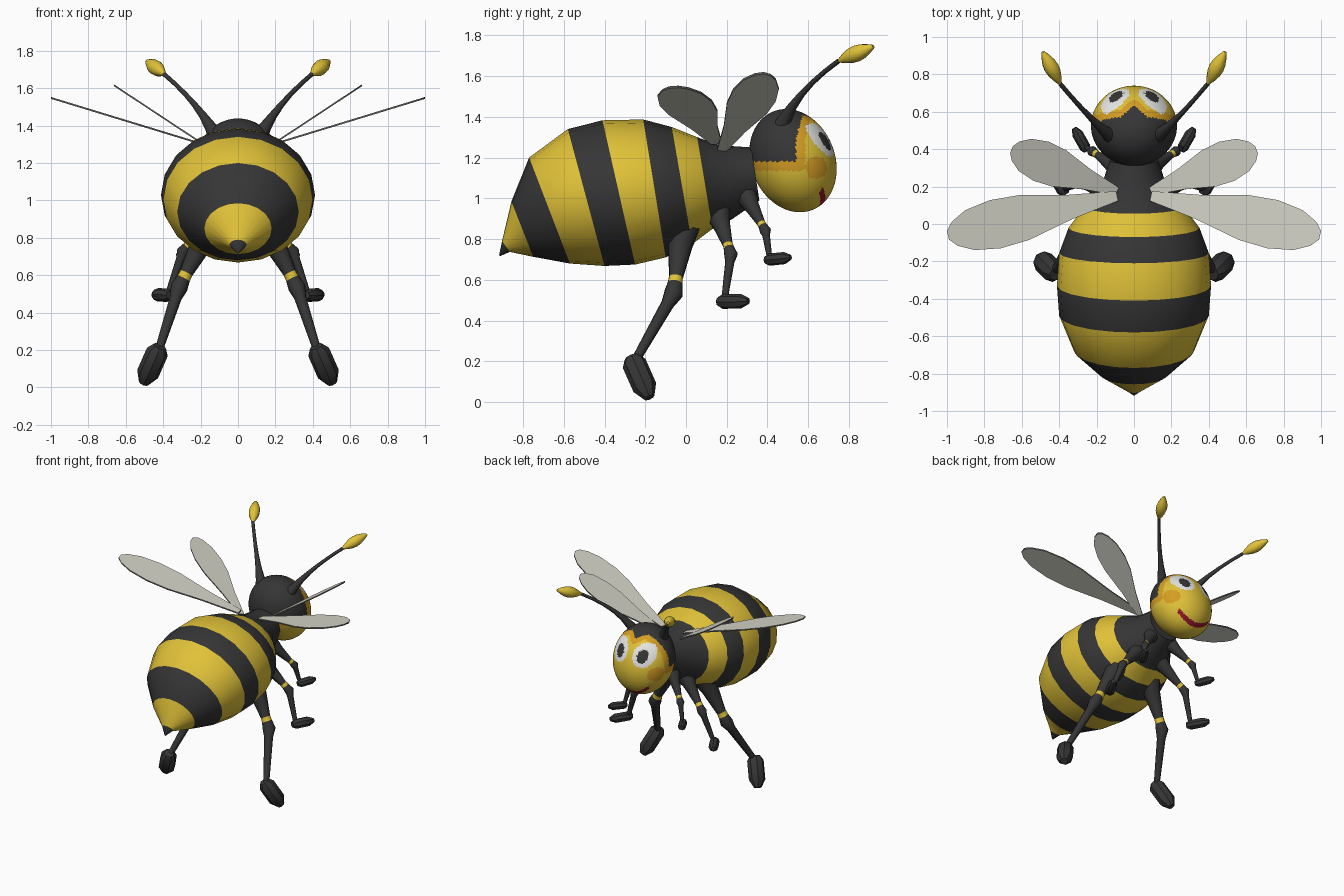
import bpy, bmesh, math
from mathutils import Vector, Matrix

if "Cube" in bpy.data.objects:
    bpy.data.objects.remove(bpy.data.objects["Cube"])


def material(name, rgb):
    m = bpy.data.materials.new(name)
    m.diffuse_color = (*rgb, 1)
    m.use_nodes = True
    m.node_tree.nodes["Principled BSDF"].inputs["Base Color"].default_value = m.diffuse_color
    return m


MATS = [material("black", (0.036, 0.036, 0.037)),
        material("yellow", (0.75, 0.54, 0.04)),
        material("amber", (0.66, 0.34, 0.017)),
        material("white", (0.82, 0.82, 0.80)),
        material("red", (0.30, 0.008, 0.025)),
        material("wing_grey", (0.66, 0.66, 0.58)),
        material("wing_rim", (0.12, 0.12, 0.11))]
BLACK, YELLOW, AMBER, WHITE, RED, WING, RIM = range(7)


def finish(name, bm, angle=60):
    bmesh.ops.recalc_face_normals(bm, faces=bm.faces)
    me = bpy.data.meshes.new(name)
    bm.to_mesh(me)
    bm.free()
    for m in MATS:
        me.materials.append(m)
    ob = bpy.data.objects.new(name, me)
    bpy.context.collection.objects.link(ob)
    bpy.ops.object.select_all(action='DESELECT')
    ob.select_set(True)
    bpy.context.view_layer.objects.active = ob
    bpy.ops.object.shade_smooth_by_angle(angle=math.radians(angle))


def loft(bm, rings, mats):
    """Skin equal point rings; mats holds one colour per segment."""
    vs = [[bm.verts.new(p) for p in r] for r in rings]
    n = len(vs[0])
    for a, b, m in zip(vs, vs[1:], mats):
        for i in range(n):
            j = (i + 1) % n
            bm.faces.new((a[i], a[j], b[j], b[i])).material_index = m
    bm.faces.new(vs[0]).material_index = mats[0]
    bm.faces.new(vs[-1]).material_index = mats[-1]


def tube(name, path, n=10, angle=60):
    """Tapered limb through (point, radius, colour) steps."""
    pts = [p[0] for p in path]
    rings, u, old = [], None, None
    for i, (p, r, _) in enumerate(path):
        d = (pts[min(i + 1, len(pts) - 1)] - pts[max(i - 1, 0)]).normalized()
        u = old.rotation_difference(d) @ u if old else d.orthogonal().normalized()
        old, w = d, d.cross(u)
        rings.append([p + r * (math.cos(t) * u + math.sin(t) * w)
                      for t in (2 * math.pi * k / n for k in range(n))])
    bm = bmesh.new()
    loft(bm, rings, [p[2] for p in path[:-1]])
    finish(name, bm, angle)


# Body: slanted rings as top (y, z), bottom (y, z), half width; stripes alternate
BODY = [(-0.917, 0.722, -0.913, 0.716, 0.004),
        (-0.903, 0.79, -0.865, 0.737, 0.045),
        (-0.857, 0.985, -0.75, 0.713, 0.18),
        (-0.77, 1.20, -0.57, 0.68, 0.325),
        (-0.58, 1.34, -0.40, 0.668, 0.40),
        (-0.41, 1.383, -0.25, 0.675, 0.412),
        (-0.21, 1.387, -0.10, 0.71, 0.40),
        (-0.07, 1.35, 0.03, 0.775, 0.35),
        (0.055, 1.30, 0.13, 0.85, 0.265),
        (0.17, 1.26, 0.23, 0.90, 0.175),
        (0.32, 1.25, 0.36, 0.99, 0.13)]
rings = []
for ty, tz, by, bz, w in BODY:
    angles = [2 * math.pi * k / 20 for k in range(20)]
    rings.append([(w * math.sin(t), by + (ty - by) * (1 + math.cos(t)) / 2,
                   bz + (tz - bz) * (1 + math.cos(t)) / 2) for t in angles])
bm = bmesh.new()
loft(bm, rings, [YELLOW if i % 2 and i < 8 else BLACK for i in range(len(BODY) - 1)])
finish("striped_body", bm)


# Head: tilted ellipsoid, face markings chosen by position
def head_colour(c):
    x, y, z = abs(c.x), c.y, c.z
    if y > 0.5:
        if math.hypot((x - 0.095) / 0.038, (z - 1.28) / 0.045) < 1:
            return BLACK
        if math.hypot((x - 0.10) / 0.076, (z - 1.285) / 0.083) < 1:
            return WHITE
        if x < 0.14 and abs(z - 0.975 - 3.5 * x * x) < 0.013:
            return RED
    edge = 0.54 + 0.3 * max(0, z - 1.3) + max(0, 0.07 - x)
    f = min(z - 1.18, edge - y)
    if f > 0:
        return BLACK
    cheek = x > 0.1 and math.hypot(y - 0.64, z - 1.15) < 0.055
    return AMBER if f > -0.045 or cheek else YELLOW


bm = bmesh.new()
bmesh.ops.create_uvsphere(bm, u_segments=112, v_segments=80, radius=1,
                          matrix=Matrix.Translation((0, 0.525, 1.185))
                          @ Matrix.Rotation(math.radians(22), 4, 'X')
                          @ Matrix.Diagonal((0.23, 0.206, 0.26, 1)))
for f in bm.faces:
    f.material_index = head_colour(f.calc_center_median())
finish("head", bm)


def leg(name, hip, knee, ankle, r):
    """Cone thigh, yellow band, knee bulge and thin shin."""
    path = [(hip, 2.1 * r, BLACK), (hip.lerp(knee, 0.35), 1.3 * r, BLACK),
            (hip.lerp(knee, 0.79), 0.74 * r, YELLOW),
            (hip.lerp(knee, 0.87), 0.78 * r, BLACK), (knee, r, BLACK),
            (knee.lerp(ankle, 0.17), 0.68 * r, BLACK), (ankle, 0.47 * r, BLACK)]
    tube(name, path)


def foot(name, heel, toe, r):
    steps = ((0, 0.6), (0.15, 1), (0.75, 1), (1, 0.45))
    tube(name, [(heel.lerp(toe, t), k * r, BLACK) for t, k in steps], 8, 35)


def antenna(label, side):
    a, b, c = (Vector((side * x, y, z)) for x, y, z in
               ((0.11, 0.46, 1.33), (0.21, 0.53, 1.52), (0.395, 0.75, 1.675)))
    path = []
    for i in range(7):  # curved, tapering stalk
        t = i / 6
        p = a.lerp(b, t).lerp(b.lerp(c, t), t)
        path.append((p, 0.012 + 0.036 * (1 - t) ** 3, BLACK))
    tube(label + "_antenna", path)
    tip = Vector((side * 0.487, 0.92, 1.745))
    tube(label + "_antenna_bulb",
         [(c.lerp(tip, i / 6), 0.009 + 0.032 * math.sin(math.pi * i / 6), YELLOW)
          for i in range(7)])


def wing(name, side, root, tip, width, z0, rise):
    """Thin paddle about a root-tip line, climbing outwards."""
    a, b = Vector(root), Vector(tip)
    across = Vector((a.y - b.y, b.x - a.x)).normalized() * width
    shape = ((0, 0.2), (0.28, 0.5), (0.55, 0.93), (0.72, 1), (0.87, 0.83),
             (0.96, 0.5), (1, 0.18))
    outline = [a.lerp(b, t) + across * w for t, w in shape]
    outline += [a.lerp(b, t) - across * w for t, w in reversed(shape)]
    bm = bmesh.new()
    loft(bm, [[(side * p.x, p.y, z0 + rise * p.x + h) for p in outline]
              for h in (-0.005, 0.005)], [RIM])
    for f in bm.faces:
        if len(f.verts) > 4:
            f.material_index = WING
    finish(name, bm, 30)


# Legs: hip, knee, ankle, heel, toe, knee radius, foot radius
LEGS = {"rear": ((0.13, -0.01, 0.90), (0.315, -0.06, 0.535), (0.42, -0.245, 0.21),
                 (0.418, -0.268, 0.22), (0.505, -0.18, 0.022), 0.047, 0.06),
        "middle": ((0.09, 0.15, 0.95), (0.295, 0.22, 0.725), (0.37, 0.19, 0.51),
                   (0.365, 0.158, 0.493), (0.45, 0.305, 0.496), 0.034, 0.036),
        "front": ((0.08, 0.29, 1.02), (0.225, 0.39, 0.84), (0.255, 0.41, 0.71),
                  (0.25, 0.39, 0.697), (0.32, 0.513, 0.71), 0.028, 0.03)}

for side, label in ((1, "right"), (-1, "left")):
    for name, (*points, knee_r, foot_r) in LEGS.items():
        hip, knee, ankle, heel, toe = (Vector((side * x, y, z)) for x, y, z in points)
        leg(f"{label}_{name}_leg", hip, knee, ankle, knee_r)
        foot(f"{label}_{name}_foot", heel, toe, foot_r)
    antenna(label, side)
    wing(label + "_rear_wing", side, (0.09, 0.15), (0.995, -0.06), 0.132, 1.243, 0.305)
    wing(label + "_fore_wing", side, (0.09, 0.175), (0.655, 0.398), 0.112, 1.178, 0.66)
